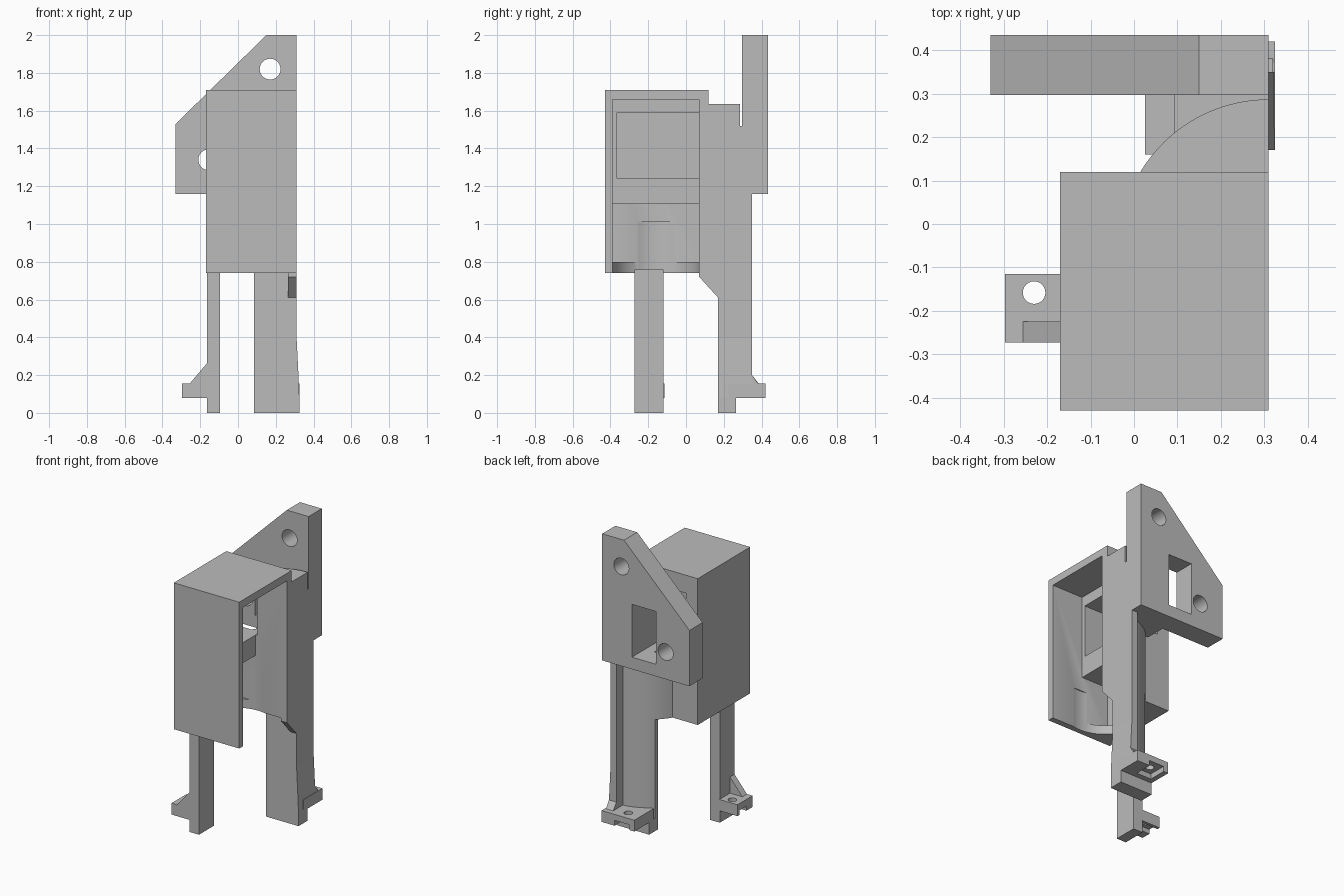
import bpy, bmesh
from math import cos, sin, radians, sqrt

if "Cube" in bpy.data.objects:
    bpy.data.objects.remove(bpy.data.objects["Cube"], do_unlink=True)

grey = bpy.data.materials.new("plain grey")
grey.use_nodes = True
grey.diffuse_color = (0.5, 0.5, 0.5, 1)
grey.node_tree.nodes["Principled BSDF"].inputs["Base Color"].default_value = grey.diffuse_color


def prism(name, outline, axis, lo, hi):
    """Extrude a 2D outline along x, y or z between lo and hi."""
    place = {"x": lambda a, b, t: (t, a, b),
             "y": lambda a, b, t: (a, t, b),
             "z": lambda a, b, t: (a, b, t)}[axis]
    bm = bmesh.new()
    face = bm.faces.new([bm.verts.new(place(a, b, lo)) for a, b in outline])
    new = bmesh.ops.extrude_face_region(bm, geom=[face])["geom"]
    bmesh.ops.translate(bm, vec=place(0, 0, hi - lo),
                        verts=[v for v in new if isinstance(v, bmesh.types.BMVert)])
    bmesh.ops.recalc_face_normals(bm, faces=bm.faces)
    mesh = bpy.data.meshes.new(name)
    bm.to_mesh(mesh)
    bm.free()
    mesh.materials.append(grey)
    obj = bpy.data.objects.new(name, mesh)
    bpy.context.collection.objects.link(obj)
    return obj


def box(name, x, y, z):
    return prism(name, [(x[0], y[0]), (x[1], y[0]), (x[1], y[1]), (x[0], y[1])], "z", *z)


def rod(name, a, b, r, axis, lo, hi, n=48):
    ring = [(a + r * cos(radians(360 * i / n)), b + r * sin(radians(360 * i / n))) for i in range(n)]
    return prism(name, ring, axis, lo, hi)


def cut(obj, *cutters):
    """Subtract each cutter, then discard it."""
    for c in cutters:
        mod = obj.modifiers.new("cut", "BOOLEAN")
        mod.operation, mod.solver, mod.object = "DIFFERENCE", "EXACT", c
        bpy.context.view_layer.update()
        result = bpy.data.meshes.new_from_object(
            obj.evaluated_get(bpy.context.evaluated_depsgraph_get()))
        obj.modifiers.clear()
        obj.data = result
        bpy.data.objects.remove(c, do_unlink=True)


def smooth(obj):
    bpy.ops.object.select_all(action="DESELECT")
    obj.select_set(True)
    bpy.context.view_layer.objects.active = obj
    bpy.ops.object.shade_smooth_by_angle(angle=radians(30))


def slot():
    # long rectangular channel running from the housing out through the back plate
    return box("slot_cutter", (-0.085, 0.092), (-0.365, 0.6), (1.24, 1.59))


# Housing: open on its left side, round opening in the floor
BORE_X, BORE_Y = 0.095, -0.16
housing = box("housing", (-0.17, 0.31), (-0.43, 0.12), (0.74, 1.71))
cut(housing,
    box("cavity_cutter", (-0.12, 0.5), (-0.39, 0.07), (0.80, 1.66)),
    box("floor_cutter", (BORE_X, 0.5), (-0.39, 0.07), (0.6, 0.9)),
    rod("bore_cutter", BORE_X, BORE_Y, 0.236, "z", 0.6, 1.01, 64),
    slot())

# Slotted block inside the housing
inner_block = box("inner_block", (-0.13, 0.08), (-0.40, 0.08), (1.105, 1.67))
cut(inner_block, slot())

# Back mounting plate with sloped corner, two holes and the slot
back_plate = prism("back_plate", [(0.31, 1.16), (0.31, 2.0), (0.15, 2.0), (-0.33, 1.53), (-0.33, 1.16)],
                   "y", 0.297, 0.435)
cut(back_plate, slot(),
    rod("upper_hole", 0.17, 1.82, 0.055, "y", 0.2, 0.6),
    rod("lower_hole", -0.155, 1.34, 0.055, "y", 0.2, 0.6))

# Rounded support column and leg share one arc
ARC_X, ARC_Y, ARC_R = 0.31, -0.058, 0.345


def arc_outline(x_min, y_front, steps=20):
    xs = [0.31 - (0.31 - x_min) * i / steps for i in range(steps + 1)]
    arc = [(x, ARC_Y + sqrt(ARC_R ** 2 - (x - ARC_X) ** 2)) for x in xs]
    return [(x_min, y_front), (0.31, y_front)] + arc


column = prism("support_column", arc_outline(0.01, 0.10), "z", 0.74, 1.635)
cut(column, slot())
bridge = box("plate_bridge", (0.025, 0.31), (0.16, 0.30), (1.16, 1.52))
cut(bridge, slot())
back_leg = prism("back_leg", arc_outline(0.085, 0.17), "z", 0.08, 0.78)

# Side flange running down the column and leg
prism("side_flange", [(0.07, 1.16), (0.07, 0.72), (0.17, 0.61), (0.17, 0.08), (0.385, 0.08),
                      (0.385, 0.155), (0.35, 0.20), (0.35, 1.17)], "x", 0.265, 0.31)
prism("leg_flare", [(0.29, 0.08), (0.325, 0.08), (0.32, 0.2), (0.31, 0.4), (0.29, 0.4)],
      "y", 0.17, 0.35)
prism("back_gusset", [(0.30, 0.15), (0.385, 0.15), (0.35, 0.20), (0.30, 0.20)], "x", 0.28, 0.32)

# Back foot with screw tab
box("back_foot", (0.085, 0.325), (0.17, 0.265), (0, 0.085))
back_tab = box("back_tab", (0.085, 0.325), (0.22, 0.42), (0.08, 0.155))
cut(back_tab,
    rod("screw_cutter", 0.175, 0.355, 0.026, "z", 0, 0.3, 24),
    box("nut_cutter", (0.12, 0.23), (0.30, 0.5), (0, 0.115)))

# Slim right leg with screw tab and gusset
box("right_leg", (-0.165, -0.095), (-0.273, -0.118), (0, 0.76))
right_tab = box("right_tab", (-0.297, -0.16), (-0.273, -0.115), (0.08, 0.155))
cut(right_tab,
    rod("screw_cutter", -0.23, -0.158, 0.026, "z", 0, 0.3, 24),
    box("nut_cutter", (-0.4, -0.18), (-0.21, -0.135), (0, 0.11)))
prism("right_gusset", [(-0.16, 0.15), (-0.26, 0.15), (-0.165, 0.262), (-0.16, 0.262)],
      "y", -0.273, -0.225)

for part in (housing, back_plate, column, back_leg, back_tab, right_tab):
    smooth(part)
